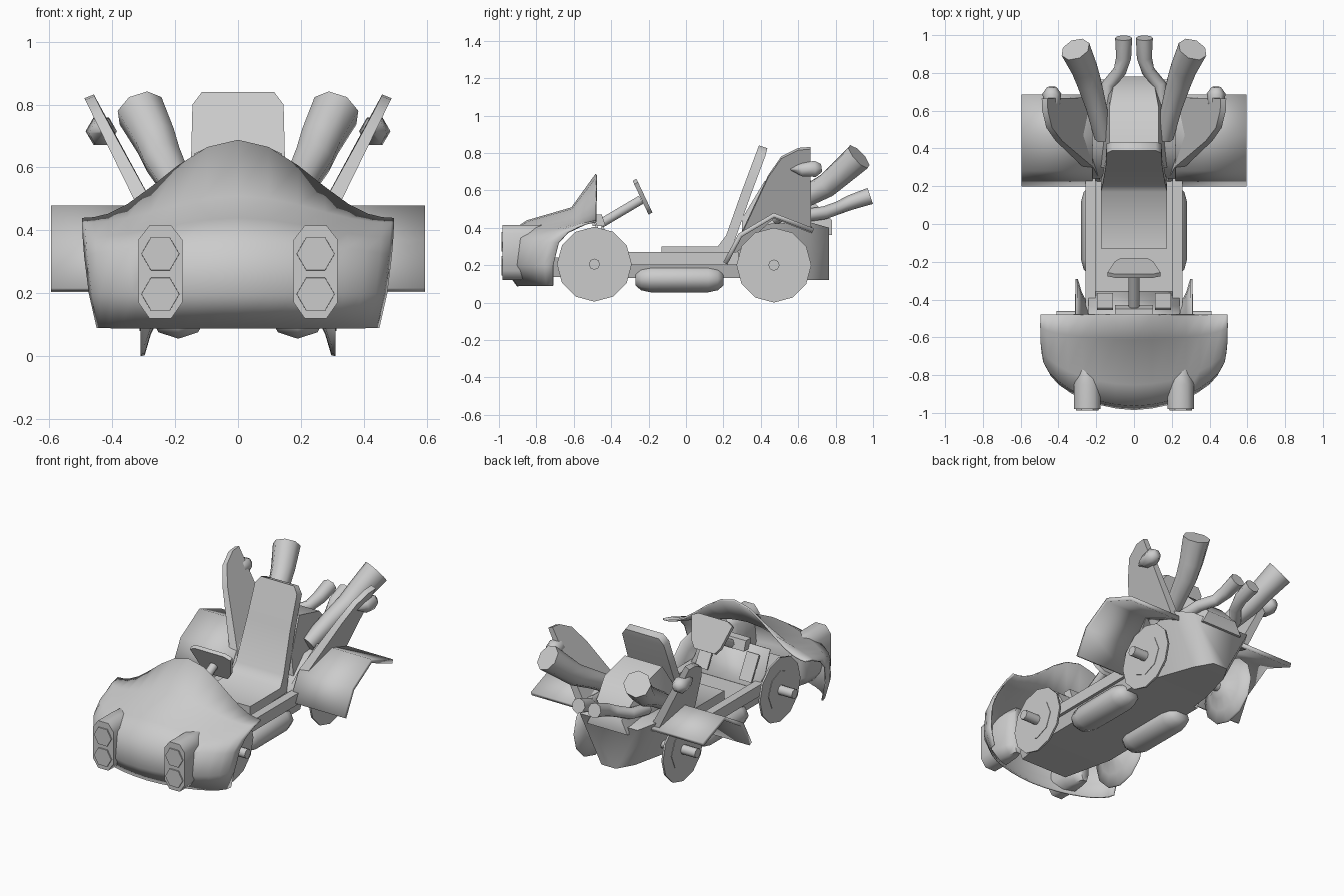
import bpy
import bmesh
from math import sin, cos, pi, radians
from mathutils import Vector

cube = bpy.data.objects.get("Cube")
if cube:
    bpy.data.objects.remove(cube)

grey = bpy.data.materials.new("plain_grey")
grey.use_nodes = True
grey.diffuse_color = (0.6, 0.6, 0.6, 1)
grey.node_tree.nodes["Principled BSDF"].inputs["Base Color"].default_value = (0.6, 0.6, 0.6, 1)


def build(name, verts, faces, mirror=False, thick=0, angle=65):
    """Mesh object, optionally mirrored across x and thickened."""
    mesh = bpy.data.meshes.new(name)
    mesh.from_pydata([tuple(v) for v in verts], [], faces)
    bm = bmesh.new()
    bm.from_mesh(mesh)
    bmesh.ops.recalc_face_normals(bm, faces=bm.faces)
    bm.to_mesh(mesh)
    bm.free()
    mesh.materials.append(grey)
    ob = bpy.data.objects.new(name, mesh)
    bpy.context.collection.objects.link(ob)
    if thick:
        mod = ob.modifiers.new("Thickness", "SOLIDIFY")
        mod.thickness, mod.offset = thick, 0
    if mirror:
        ob.modifiers.new("Mirror", "MIRROR").use_mirror_merge = False
    bpy.ops.object.select_all(action="DESELECT")
    ob.select_set(True)
    bpy.context.view_layer.objects.active = ob
    bpy.ops.object.shade_smooth_by_angle(angle=radians(angle))
    return ob


def loft(name, rings, mirror=False, angle=65):
    """Skin closed rings that share one point count, with end caps."""
    n = len(rings[0])
    verts = [p for ring in rings for p in ring]
    faces = [(r * n + i, r * n + (i + 1) % n, (r + 1) * n + (i + 1) % n, (r + 1) * n + i)
             for r in range(len(rings) - 1) for i in range(n)]
    faces += [tuple(range(n)), tuple(range(len(verts) - n, len(verts)))]
    return build(name, verts, faces, mirror, angle=angle)


def sheet(name, rows, mirror=False, thick=0.01, angle=50):
    """Skin open rows of points into a thin panel."""
    n = len(rows[0])
    faces = [(r * n + i, r * n + i + 1, (r + 1) * n + i + 1, (r + 1) * n + i)
             for r in range(len(rows) - 1) for i in range(n - 1)]
    return build(name, [p for row in rows for p in row], faces, mirror, thick, angle)


def tube(name, path, radii, sides=8, mirror=True, angle=65):
    """Round bar along a path with a radius at each point."""
    pts = [Vector(p) for p in path]
    rings = []
    for i, p in enumerate(pts):
        d = (pts[min(i + 1, len(pts) - 1)] - pts[max(i - 1, 0)]).normalized()
        a = d.cross(Vector((0, 0, 1))).normalized()
        b = a.cross(d)
        rings.append([p + radii[i] * (a * cos(2 * pi * k / sides) + b * sin(2 * pi * k / sides))
                      for k in range(sides)])
    return loft(name, rings, mirror, angle)


def prism(name, profile, x0, x1, mirror=False):
    """Side profile of (y, z) points swept across x."""
    return loft(name, [[(x, y, z) for y, z in profile] for x in (x0, x1)], mirror)


def box_ring(y, w, low_w, z0, z1):
    return [(-low_w, y, z0), (low_w, y, z0), (w, y, z1), (-w, y, z1)]


# Front bonnet: rows run from the undercut lip over the nose to the raised cowl
# Each row: half width, centre y, side y, centre z, side z, crown sharpness
bonnet = [(0.445, -0.9, -0.71, 0.09, 0.09, 1), (0.47, -0.98, -0.71, 0.20, 0.20, 1),
          (0.485, -0.96, -0.68, 0.36, 0.32, 2), (0.49, -0.85, -0.63, 0.435, 0.375, 5),
          (0.495, -0.61, -0.54, 0.505, 0.42, 5), (0.495, -0.48, -0.48, 0.685, 0.435, 5)]
rows = []
for w, yc, ys, zc, zs, sharp in bonnet:
    row = []
    for k in range(-8, 9):
        t = k / 8 * pi / 2
        c = max(cos(t), 0)
        row.append((w * sin(t), yc + (ys - yc) * (1 - c) ** 0.9, zs + (zc - zs) * c ** sharp))
    rows.append(row)
sheet("bonnet", rows)


# Headlight pods with two stacked lamps each
def pod_ring(y, s, top):
    xs = (0.035, 0.07, 0.07, 0.035, -0.035, -0.07, -0.07, -0.035)
    zs = (0.12, 0.17, 0.37, 0.415, 0.415, 0.37, 0.17, 0.12)
    return [(0.247 + x * s, y, min(z, top)) for x, z in zip(xs, zs)]


loft("headlight_pod", [pod_ring(-0.98, 1, 1), pod_ring(-0.85, 1, 1),
                       pod_ring(-0.78, 0.8, 1), pod_ring(-0.73, 0.4, 0.41)], True)
for name, z in (("lower_lamp", 0.197), ("upper_lamp", 0.325)):
    tube(name, [(0.247, -0.96, z), (0.247, -0.987, z)], (0.062, 0.06), 6, angle=30)

# Chassis floor, rails and front bulkhead
loft("chassis", [box_ring(-0.8, 0.2, 0.16, 0.14, 0.24), box_ring(-0.48, 0.25, 0.22, 0.13, 0.24),
                 box_ring(0.3, 0.25, 0.22, 0.13, 0.24)])
prism("side_rail", [(-0.48, 0.2), (0.28, 0.2), (0.28, 0.27), (-0.48, 0.27)], 0.205, 0.258, True)
sheet("bulkhead", [[(x, y, z) for x in (-0.24, 0.24)]
                   for y, z in ((-0.36, 0.24), (-0.44, 0.3), (-0.49, 0.44))])
prism("pedal", [(-0.375, 0.26), (-0.365, 0.265), (-0.445, 0.41), (-0.455, 0.4)], 0.11, 0.195, True)
prism("dash", [(-0.5, 0.41), (-0.43, 0.41), (-0.45, 0.47), (-0.5, 0.47)], -0.1, 0.1)

# Steering column and grip
tube("steering_column", [(0, -0.46, 0.42), (0, -0.24, 0.55)], (0.028, 0.028), 6, False)
down, out = Vector((0, 0.085, -0.18)), Vector((0, 0.02, 0.012))
shape = [(-0.14, 0.1), (-0.1, 0), (0.1, 0), (0.14, 0.1), (0.1, 0.8), (0.07, 1), (-0.07, 1), (-0.1, 0.8)]
base = [Vector((x, -0.285, 0.65)) + down * v for x, v in shape]
loft("steering_grip", [base, [p + out for p in base]])

# Seat: cushion sweeping into a reclined back with a clipped top
seat = [(0.175, -0.13, 0.3, 0, -0.06), (0.175, 0.17, 0.3, 0.06, -0.05), (0.165, 0.215, 0.36, 0.05, -0.015),
        (0.15, 0.3, 0.6, 0.05, -0.015), (0.145, 0.375, 0.8, 0.05, -0.015), (0.115, 0.39, 0.84, 0.045, -0.015)]
loft("seat", [[(-w, y, z), (w, y, z), (w, y + dy, z + dz), (-w, y + dy, z + dz)]
              for w, y, z, dy, dz in seat])


# Side tanks
def tank_ring(y, s):
    return [(0.19 + s * 0.09 * cos(k * pi / 4), y, 0.127 + s * 0.072 * sin(k * pi / 4)) for k in range(8)]


loft("side_tank", [tank_ring(y, s) for y, s in
                   ((-0.27, 0.5), (-0.24, 0.85), (-0.19, 1), (0.12, 1), (0.17, 0.85), (0.2, 0.5))], True)

# Wheels: flat outer disc, domed inner hub, hub plate and axle
for end, y, z in (("front", -0.49, 0.205), ("rear", 0.47, 0.2)):
    rings = []
    for x, r in ((0.31, 0.2), (0.297, 0.198), (0.277, 0.13), (0.245, 0.07), (0.225, 0.03)):
        rings.append([(x, y + r * cos(k * pi / 6), z + r * sin(k * pi / 6)) for k in range(12)])
    loft(end + "_wheel", rings, True)
    tube(end + "_hub_plate", [(0.308, y, z), (0.313, y, z)], (0.12, 0.12), 8, angle=30)
    tube(end + "_axle", [(-0.41, y, z), (0.41, y, z)], (0.03, 0.03), 8, False)

# Rear body and V-shaped tail
loft("rear_body", [box_ring(0.24, 0.22, 0.2, 0.13, 0.28), box_ring(0.42, 0.25, 0.18, 0.13, 0.42),
                   box_ring(0.66, 0.27, 0.11, 0.12, 0.43), box_ring(0.765, 0.2, 0.05, 0.12, 0.4)])
loft("engine_cover", [box_ring(0.3, 0.16, 0.18, 0.28, 0.45), box_ring(0.42, 0.13, 0.17, 0.36, 0.65),
                      box_ring(0.62, 0.13, 0.17, 0.36, 0.6), box_ring(0.78, 0.1, 0.14, 0.36, 0.44)])

# Rear fenders arch over the wheels
arch = [(0.21, 0.21), (0.29, 0.36), (0.47, 0.467), (0.68, 0.385)]
sheet("rear_fender", [[(x, y, z) for x in (0.22, 0.595)] for y, z in arch], True, 0.025, 25)

# Outward leaning fins, slightly thicker at the root, with small end knobs
fin = [(0.22, 0.22), (0.3, 0.37), (0.44, 0.67), (0.51, 0.77), (0.6, 0.815), (0.665, 0.82), (0.67, 0.37), (0.47, 0.45)]
outer = [Vector((max(0.235, 0.322 + (z - 0.48) * 0.49), y, z)) for y, z in fin]
inner = [p - Vector((0.03 + 0.06 * max(0, 0.75 - p.z), 0, -0.012)) for p in outer]
loft("fin", [outer, inner], True)
tube("fin_knob", [(0.43, 0.56, 0.715), (0.435, 0.62, 0.71), (0.435, 0.69, 0.715), (0.435, 0.725, 0.72)],
     (0.008, 0.04, 0.05, 0.025), 6)

# Flared outer and slim inner exhausts
tube("outer_exhaust", [(0.16, 0.46, 0.46), (0.2, 0.62, 0.555), (0.238, 0.75, 0.625), (0.262, 0.82, 0.685),
                       (0.31, 0.925, 0.78)], (0.05, 0.055, 0.065, 0.07, 0.08))
tube("inner_exhaust", [(0.15, 0.6, 0.46), (0.135, 0.74, 0.48), (0.075, 0.81, 0.505), (0.055, 0.88, 0.535),
                       (0.055, 0.985, 0.57)], (0.035, 0.035, 0.035, 0.04, 0.045))
